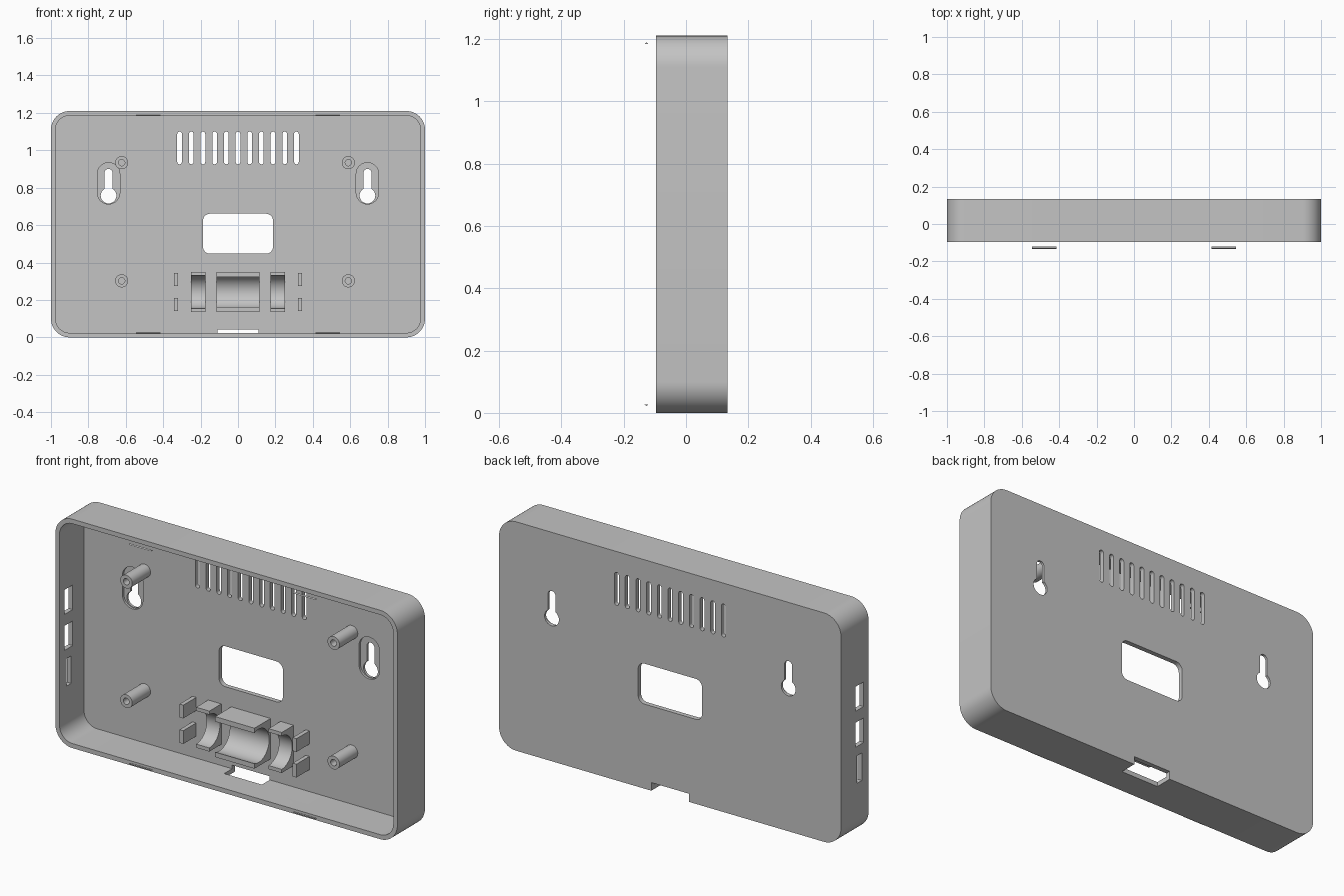
import bpy, bmesh, math

if "Cube" in bpy.data.objects:
    bpy.data.objects.remove(bpy.data.objects["Cube"])

grey = bpy.data.materials.new("light_grey_plastic")
grey.diffuse_color = (0.55, 0.55, 0.55, 1)
grey.use_nodes = True
grey.node_tree.nodes["Principled BSDF"].inputs["Base Color"].default_value = grey.diffuse_color

FRONT, BACK, WALL = -0.097, 0.133, 0.024
FLOOR = BACK - 0.025          # inner face of the back panel
HEIGHT = 1.21


def prism(name, pts, lo, hi, axis="y"):
    """Extrude a 2D outline: (x, z) along y, or (y, z) along x."""
    bm = bmesh.new()

    def place(p, d):
        return (p[0], d, p[1]) if axis == "y" else (d, p[0], p[1])
    a = [bm.verts.new(place(p, lo)) for p in pts]
    b = [bm.verts.new(place(p, hi)) for p in pts]
    bm.faces.new(a)
    bm.faces.new(b[::-1])
    n = len(pts)
    for i in range(n):
        j = (i + 1) % n
        bm.faces.new((a[i], b[i], b[j], a[j]))
    bmesh.ops.recalc_face_normals(bm, faces=bm.faces)
    me = bpy.data.meshes.new(name)
    bm.to_mesh(me)
    bm.free()
    me.materials.append(grey)
    ob = bpy.data.objects.new(name, me)
    bpy.context.collection.objects.link(ob)
    return ob


def round_rect(x0, x1, z0, z1, r=0, seg=8):
    if r == 0:
        return [(x0, z0), (x1, z0), (x1, z1), (x0, z1)]
    pts = []
    corners = [(x1 - r, z1 - r), (x0 + r, z1 - r), (x0 + r, z0 + r), (x1 - r, z0 + r)]
    for k, (cx, cz) in enumerate(corners):
        for i in range(seg + 1):
            t = (k + i / seg) * math.pi / 2
            p = (cx + r * math.cos(t), cz + r * math.sin(t))
            if not pts or math.dist(p, pts[-1]) > 1e-5:
                pts.append(p)
    if math.dist(pts[0], pts[-1]) < 1e-5:
        pts.pop()
    return pts


def circle(cx, cz, r, n=32):
    return [(cx + r * math.cos(2 * math.pi * i / n),
             cz + r * math.sin(2 * math.pi * i / n)) for i in range(n)]


def cut(target, pts, lo, hi, axis="y"):
    """Subtract a prism from the target and drop the cutter."""
    tool = prism("cutter", pts, lo, hi, axis)
    tool.hide_render = True
    mod = target.modifiers.new("cut", "BOOLEAN")
    mod.operation, mod.solver, mod.object = "DIFFERENCE", "EXACT", tool
    bpy.ops.object.select_all(action="DESELECT")
    bpy.context.view_layer.objects.active = target
    target.select_set(True)
    bpy.ops.object.modifier_apply(modifier=mod.name)
    bpy.data.objects.remove(tool)


# Tray with rounded corners, open at the front
shell = prism("case_shell", round_rect(-1, 1, 0, HEIGHT, 0.1, 12), FRONT, BACK)
cut(shell, round_rect(-1 + WALL, 1 - WALL, WALL, HEIGHT - WALL, 0.076, 12), -0.2, FLOOR)

# Vent slots
for i in range(11):
    x = (i - 5) * 0.0625
    cut(shell, round_rect(x - 0.0125, x + 0.0125, 0.925, 1.1, 0.0125, 4), 0.05, 0.2)

# Central window
cut(shell, round_rect(-0.187, 0.187, 0.447, 0.661, 0.037), 0.05, 0.2)

# Keyhole hangers, each in a shallow inner recess
for x in (-0.692, 0.692):
    cut(shell, round_rect(x - 0.06, x + 0.06, 0.713, 0.934, 0.0595), 0.05, FLOOR + 0.012)
    cut(shell, round_rect(x - 0.022, x + 0.022, 0.74, 0.9, 0.0215), 0.05, 0.2)
    cut(shell, circle(x, 0.758, 0.042), 0.05, 0.2)

# Side ports
for y0, y1, z0, z1 in ((-0.055, 0.013, 0.67, 0.80),
                       (-0.055, 0.013, 0.48, 0.61),
                       (-0.04, 0.0, 0.285, 0.43)):
    cut(shell, round_rect(y0, y1, z0, z1), -1.1, -0.95, "x")

# Cable notch through the lower back edge
cut(shell, round_rect(-0.11, 0.11, -0.1, 0.043), 0.042, 0.2)

parts = [shell]

# Screw posts with pilot holes
for x in (-0.622, 0.59):
    for z in (0.302, 0.934):
        post = prism("screw_post", circle(x, z, 0.035), -0.045, FLOOR + 0.003)
        cut(post, circle(x, z, 0.017, 24), -0.2, FLOOR - 0.01)
        parts.append(post)


# Round cradle: two short saddles and a longer snap-in saddle
def saddle(name, x0, x1, lip):
    cy, cz, r = 0.008, 0.243, 0.088
    start = math.acos((lip - cy) / r)
    arc = [(cy + r * math.cos(t), cz + r * math.sin(t))
           for t in (start - 2 * start * i / 28 for i in range(29))]
    back = FLOOR + 0.003
    pts = [(back, 0.136), (back, 0.35), (lip, 0.35)] + arc + [(lip, 0.136)]
    parts.append(prism(name, pts, x0, x1, "x"))


saddle("cradle_left", -0.25, -0.173, 0.008)
saddle("cradle_middle", -0.115, 0.115, -0.027)
saddle("cradle_right", 0.173, 0.25, 0.008)

# Small end-stop ribs beside the cradle
for x in (-0.331, 0.331):
    for z in (0.14, 0.275):
        parts.append(prism("stop_rib", round_rect(x - 0.011, x + 0.011, z, z + 0.07),
                           0.0, FLOOR + 0.003))

# Thin snap strips in front of the rim
for x in (-0.48, 0.48):
    for z, d in ((0.024, -0.005), (HEIGHT - 0.024, 0.005)):
        pts = [(-0.133, z - d / 2), (-0.121, z - d / 2), (-0.127, z + d / 2)]
        parts.append(prism("snap_strip", pts, x - 0.066, x + 0.066, "x"))

bpy.ops.object.select_all(action="DESELECT")
for ob in parts:
    ob.select_set(True)
bpy.context.view_layer.objects.active = shell
bpy.ops.object.shade_smooth_by_angle(angle=math.radians(30))
